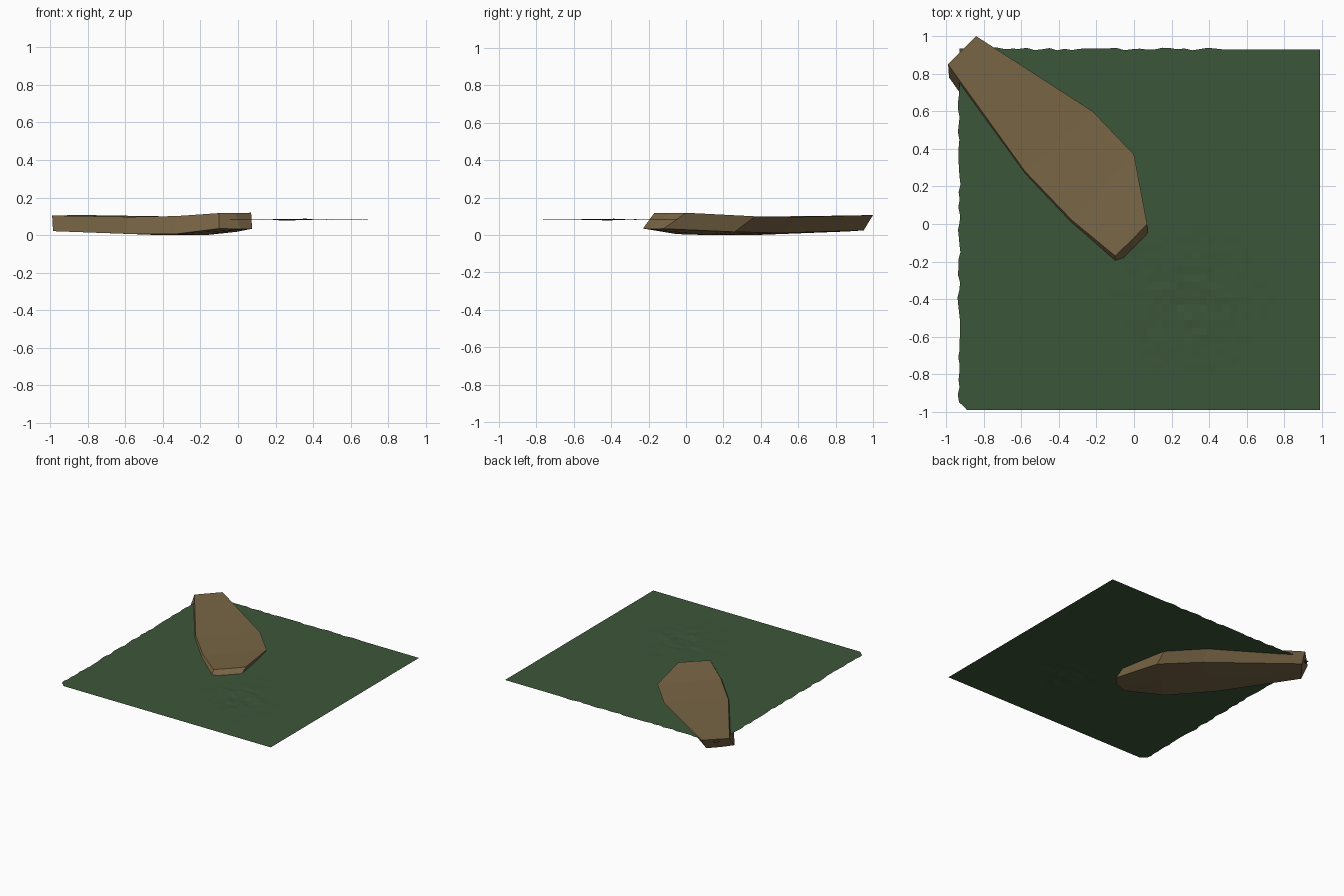
import bpy, bmesh, math, random

if "Cube" in bpy.data.objects:
    bpy.data.objects.remove(bpy.data.objects["Cube"])

random.seed(4)


def material(name, color):
    m = bpy.data.materials.new(name)
    m.diffuse_color = color
    m.use_nodes = True
    m.node_tree.nodes["Principled BSDF"].inputs["Base Color"].default_value = m.diffuse_color
    return m


def add_object(name, bm, mat):
    bmesh.ops.recalc_face_normals(bm, faces=bm.faces[:])
    me = bpy.data.meshes.new(name)
    bm.to_mesh(me)
    bm.free()
    ob = bpy.data.objects.new(name, me)
    me.materials.append(mat)
    bpy.context.collection.objects.link(ob)
    return ob


# Thin ground sheet: fine grid, ragged back and left edges, faint ripples
X0, X1, Y0, Y1 = -0.93, 0.99, -0.99, 0.93
N = 48
bm = bmesh.new()
bmesh.ops.create_grid(bm, x_segments=N, y_segments=N, size=0.5)
for v in bm.verts:
    u, w = v.co.x + 0.5, v.co.y + 0.5
    x, y = X0 + u * (X1 - X0), Y0 + w * (Y1 - Y0)
    d = math.hypot(x - 0.3, y + 0.4)
    z = 0.084 + 0.004 * math.exp(-(d / 0.25) ** 2) * random.uniform(-1, 1)
    if math.hypot(x - 0.28, y + 0.4) < 0.06:
        z -= 0.004
    if u < 0.001:
        x += random.uniform(-0.01, 0.006)
    if w > 0.999 and x < 0.45:
        y += random.uniform(-0.006, 0.01)
    if u < 0.001 and w < 0.001:          # clipped front left corner
        x, y = x + 0.025, y + 0.025
    v.co = (x, y, z)
add_object("ground_sheet", bm, material("grass_green", (0.045, 0.092, 0.041, 1)))

# Earth slab: stations from tail to nose, (left edge, right edge)
top = [((-0.99, 0.85, 0.105), (-0.84, 1.00, 0.108)),
       ((-0.58, 0.28, 0.098), (-0.22, 0.60, 0.098)),
       ((-0.33, 0.02, 0.102), (0.00, 0.37, 0.101)),
       ((-0.10, -0.17, 0.118), (0.07, 0.00, 0.120))]
bottom = [((-0.985, 0.78, 0.022), (-0.85, 0.95, 0.026)),
          ((-0.60, 0.24, 0.008), (-0.25, 0.51, 0.012)),
          ((-0.34, -0.05, 0.006), (-0.01, 0.26, 0.018)),
          ((-0.10, -0.23, 0.036), (0.075, -0.12, 0.035))]
# Blunt nose point, and a keel line under the slab
nose_top, nose_bottom = (-0.012, -0.085, 0.119), (0.01, -0.195, 0.033)
keel = [(-0.92, 0.86, 0.020), (-0.42, 0.37, 0.001),
        (-0.17, 0.11, 0.001), (-0.01, -0.165, 0.028)]

bm = bmesh.new()
T = [[bm.verts.new(p) for p in pair] for pair in top]
B = [[bm.verts.new(p) for p in pair] for pair in bottom]
K = [bm.verts.new(p) for p in keel]
nt, nb = bm.verts.new(nose_top), bm.verts.new(nose_bottom)
for i in range(3):
    bm.faces.new((T[i][0], T[i + 1][0], T[i + 1][1], T[i][1]))
    for s in (0, 1):
        bm.faces.new((T[i][s], B[i][s], B[i + 1][s], T[i + 1][s]))
        bm.faces.new((B[i][s], K[i], K[i + 1], B[i + 1][s]))
bm.faces.new((T[3][0], nt, T[3][1]))
bm.faces.new((T[0][0], T[0][1], B[0][1], K[0], B[0][0]))
for s in (0, 1):
    bm.faces.new((T[3][s], B[3][s], nb, nt))
    bm.faces.new((B[3][s], K[3], nb))
low = min(v.co.z for v in bm.verts)
for v in bm.verts:
    v.co.z -= low
add_object("earth_slab", bm, material("earth_brown", (0.19, 0.13, 0.06, 1)))
